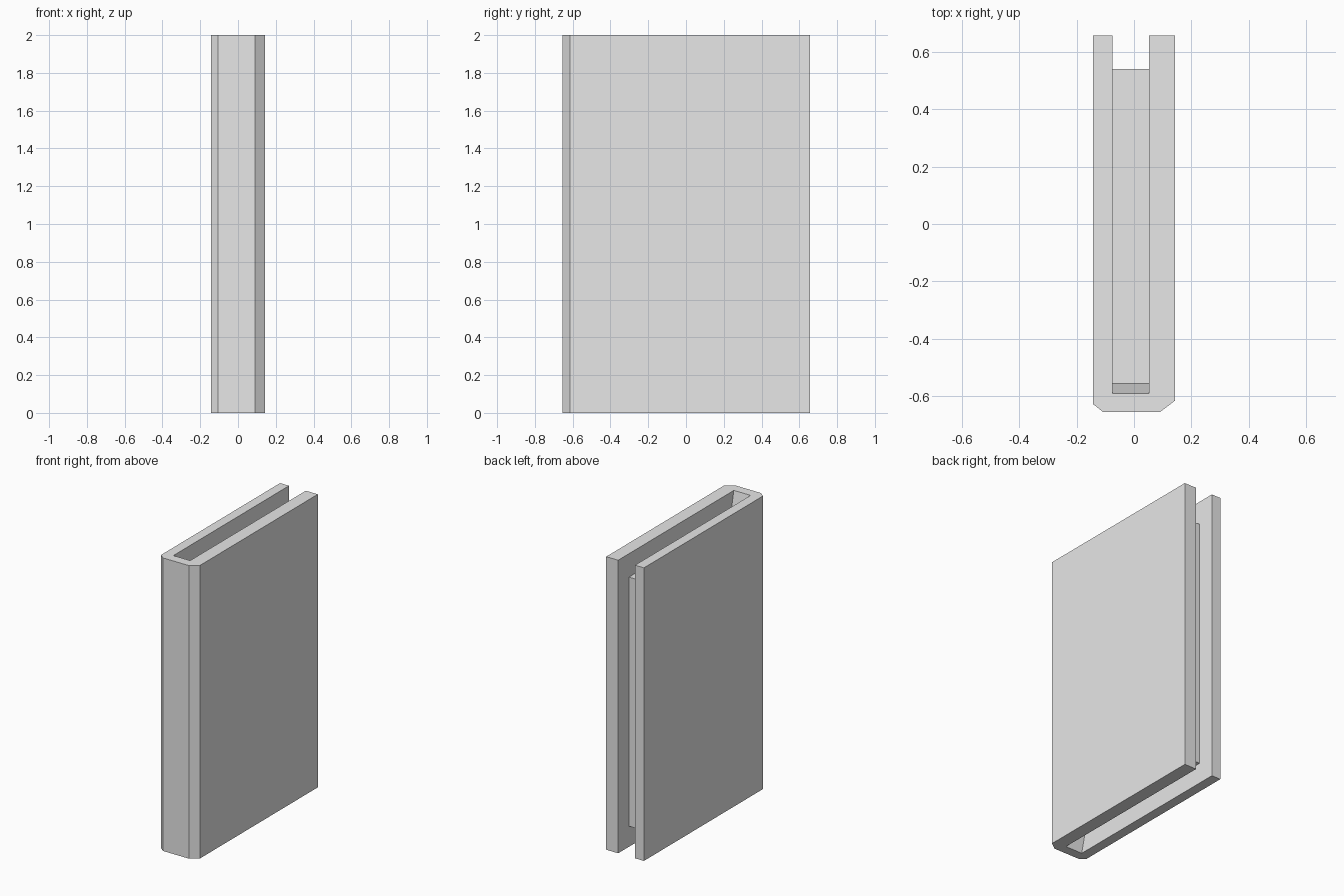
import bpy
import bmesh
from mathutils import Vector

cube = bpy.data.objects.get("Cube")
if cube:
    bpy.data.objects.remove(cube, do_unlink=True)

# One plain grey for the whole book
grey = bpy.data.materials.new("plain_grey")
grey.use_nodes = True
colour = (0.8, 0.8, 0.8, 1)
grey.diffuse_color = colour
grey.node_tree.nodes["Principled BSDF"].inputs["Base Color"].default_value = colour


def prism(name, points, extrude):
    """Extrude a closed planar outline along a vector."""
    bm = bmesh.new()
    face = bm.faces.new([bm.verts.new(p) for p in points])
    result = bmesh.ops.extrude_face_region(bm, geom=[face], use_keep_orig=True)
    moved = [v for v in result["geom"] if isinstance(v, bmesh.types.BMVert)]
    bmesh.ops.translate(bm, verts=moved, vec=Vector(extrude))
    bmesh.ops.recalc_face_normals(bm, faces=bm.faces)
    mesh = bpy.data.meshes.new(name)
    bm.to_mesh(mesh)
    bm.free()
    mesh.materials.append(grey)
    obj = bpy.data.objects.new(name, mesh)
    bpy.context.collection.objects.link(obj)
    return obj


HEIGHT = 2.0
LEFT, RIGHT = 0.1425, -0.1425          # outer faces of the boards
IN_LEFT, IN_RIGHT = 0.052, -0.075      # inner faces of the boards
BACK, FRONT, SPINE_IN = 0.657, -0.655, -0.59

# Cover: U-shaped outline with bevelled spine corners
outline = [
    (RIGHT, BACK), (RIGHT, -0.627), (-0.107, FRONT), (0.09, FRONT),
    (LEFT, -0.615), (LEFT, BACK), (IN_LEFT, BACK), (IN_LEFT, SPINE_IN),
    (IN_RIGHT, SPINE_IN), (IN_RIGHT, BACK),
]
prism("cover", [(x, y, 0) for x, y in outline], (0, 0, HEIGHT))

# Page block: recessed on three sides, with sloping ends at the spine
side = [
    (SPINE_IN, HEIGHT), (-0.556, 1.84), (0.54, 1.84),
    (0.54, 0.14), (-0.556, 0.14), (SPINE_IN, 0),
]
prism("page_block", [(IN_RIGHT, y, z) for y, z in side], (IN_LEFT - IN_RIGHT, 0, 0))
